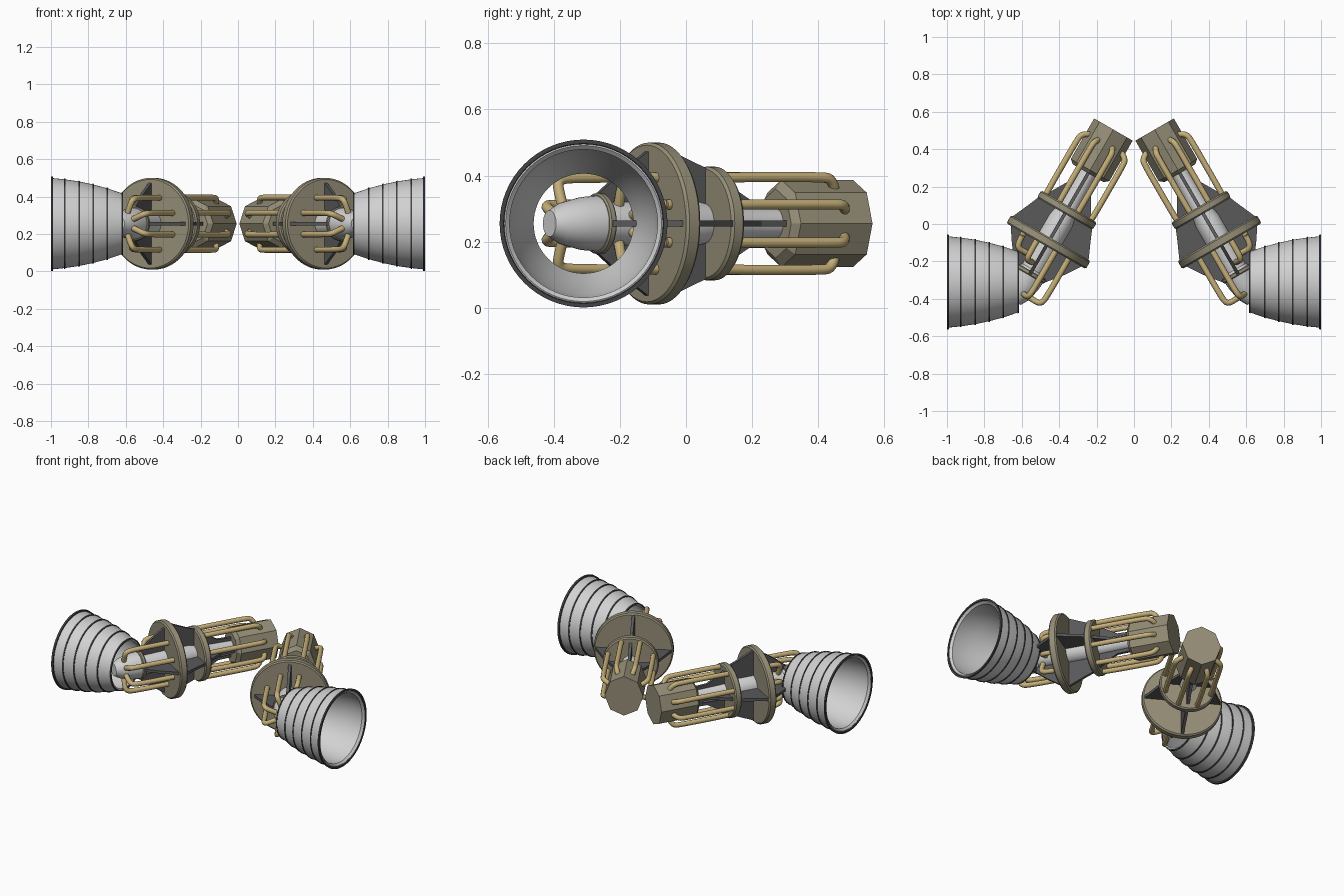
import bpy, bmesh, math
from mathutils import Matrix, Vector

if "Cube" in bpy.data.objects:
    bpy.data.objects.remove(bpy.data.objects["Cube"])


def material(name, rgb):
    m = bpy.data.materials.new(name)
    m.diffuse_color = (*rgb, 1)
    m.use_nodes = True
    m.node_tree.nodes["Principled BSDF"].inputs["Base Color"].default_value = m.diffuse_color
    return m


TAN = material("tan_metal", (0.30, 0.27, 0.185))
GOLD = material("gold_pipe", (0.56, 0.43, 0.19))
SILVER = material("silver", (0.64, 0.64, 0.64))
DARK = material("dark_steel", (0.10, 0.10, 0.105))
RIM = material("black_ring", (0.055, 0.055, 0.06))


def frame(origin, x, z):
    x, z = Vector(x), Vector(z)
    m = Matrix((x, z.cross(x), z)).transposed().to_4x4()
    m.translation = origin
    return m


# Engine body axis is tilted 30 degrees in plan; nozzle axis runs along x
C, S = math.cos(math.pi / 6), 0.5
BODY = frame((0.110, 0.505, 0.255), (C, S, 0), (S, -C, 0))
NOZ = frame((0, -0.31, 0.255), (0, 1, 0), (1, 0, 0))


def finish(bm, name, mat, mtx, angle=35):
    bm.transform(mtx)
    bmesh.ops.recalc_face_normals(bm, faces=bm.faces)
    me = bpy.data.meshes.new(name)
    bm.to_mesh(me)
    bm.free()
    me.materials.append(mat)
    me.shade_smooth()
    me.set_sharp_from_angle(angle=math.radians(angle))
    ob = bpy.data.objects.new(name, me)
    bpy.context.collection.objects.link(ob)
    mod = ob.modifiers.new("mirror", 'MIRROR')
    mod.use_mirror_merge = False
    return ob


def lathe(name, profile, mat, mtx, seg=48, closed=False, squash=1.0, angle=35):
    """Spin (distance along axis, radius) points around the local z axis."""
    bm = bmesh.new()
    rings = []
    for t, r in profile:
        rings.append([bm.verts.new((r * squash * math.cos(a), r * math.sin(a), t))
                      for a in (2 * math.pi * i / seg for i in range(seg))])
    pairs = list(zip(rings, rings[1:]))
    if closed:
        pairs.append((rings[-1], rings[0]))
    else:
        bm.faces.new(rings[0])
        bm.faces.new(rings[-1])
    for a, b in pairs:
        for i in range(seg):
            j = (i + 1) % seg
            bm.faces.new((a[i], a[j], b[j], b[i]))
    return finish(bm, name, mat, mtx, angle)


def disc(name, t0, t1, r, mat, b=0.008):
    lathe(name, [(t0, r - b), (t0 + b, r), (t1 - b, r), (t1, r - b)], mat, BODY, 56)


def fins(name, outline, thick=0.018):
    """Four radial plates from a (t, r) outline."""
    bm = bmesh.new()
    for k in range(4):
        rot = Matrix.Rotation(k * math.pi / 2, 3, 'Z')
        sides = [[bm.verts.new(rot @ Vector((r, h, t))) for t, r in outline]
                 for h in (-thick / 2, thick / 2)]
        bm.faces.new(sides[0])
        bm.faces.new(sides[1])
        n = len(outline)
        for i in range(n):
            j = (i + 1) % n
            bm.faces.new((sides[0][i], sides[0][j], sides[1][j], sides[1][i]))
    finish(bm, name, DARK, BODY, 20)


def pipes(name, paths, radius=0.016):
    """Bent pipes on both engines; each path is (angle, [(t, r), ...])."""
    cu = bpy.data.curves.new(name, 'CURVE')
    cu.dimensions = '3D'
    cu.bevel_depth = radius
    cu.bevel_resolution = 3
    cu.resolution_u = 5
    cu.use_fill_caps = True
    cu.materials.append(GOLD)
    for ang, pts in paths:
        for sign in (1, -1):
            sp = cu.splines.new('NURBS')
            sp.points.add(len(pts) - 1)
            for p, (t, r) in zip(sp.points, pts):
                v = BODY @ Vector((r * math.cos(ang), r * math.sin(ang), t))
                p.co = (v.x * sign, v.y, v.z, 1)
            sp.order_u = 3
            sp.use_endpoint_u = True
    bpy.context.collection.objects.link(bpy.data.objects.new(name, cu))


# Octagonal pump housing at the back
lathe("octagonal_housing", [(0, 0.132), (0.25, 0.132), (0.27, 0.105)], TAN, BODY,
      seg=8, squash=0.9, angle=10)

# Central tube and combustion chamber
lathe("central_tube", [(0.25, 0.045), (0.48, 0.052), (0.56, 0.07), (0.68, 0.07),
                       (0.89, 0.062)], SILVER, BODY, 32)
lathe("chamber_cone", [(0.86, 0.06), (0.89, 0.085), (0.95, 0.08), (1.02, 0.062),
                       (1.06, 0.04)], SILVER, BODY, 32)
disc("chamber_collar", 0.875, 0.90, 0.092, TAN, 0.005)

# Flange discs
disc("small_flange", 0.475, 0.52, 0.172, TAN)
disc("large_flange", 0.67, 0.72, 0.245, TAN)

# Radial stiffening plates
fins("rear_fins", [(0.24, 0.03), (0.24, 0.065), (0.36, 0.07), (0.48, 0.14), (0.48, 0.03)])
fins("middle_fins", [(0.51, 0.03), (0.51, 0.165), (0.56, 0.185), (0.68, 0.238), (0.68, 0.03)])
fins("front_fins", [(0.71, 0.03), (0.71, 0.225), (0.80, 0.165), (0.90, 0.085), (0.90, 0.03)])

# Pipes: eight around the housing, eight ahead of the large flange
rear, front = [], []
for k in range(8):
    a = math.radians(22.5 + 45 * k)
    rear.append((a, [(0.49, 0.15), (0.42, 0.152), (0.30, 0.152), (0.16, 0.152),
                     (0.10, 0.148), (0.085, 0.10)]))
    c = math.cos(a)
    end = 1.0 if c < 0 else (0.80 if c > 0.6 else 0.83)
    front.append((a, [(0.70, 0.15), (0.74, 0.15), (end - 0.07, 0.15), (end, 0.145),
                      (end + 0.005, 0.10), (end, 0.045)]))
pipes("housing_pipes", rear)
pipes("chamber_pipes", front)

# Nozzle bell: stepped shell, open at both ends
steps = [(0.62, 0.163), (0.70, 0.190), (0.775, 0.210), (0.85, 0.226), (0.925, 0.237),
         (0.992, 0.244)]
inner = [(0.997, 0.236), (0.985, 0.224)] + [(x, r - 0.012) for x, r in steps[-2::-1]]
lathe("nozzle_bell", steps + inner, SILVER, NOZ, 64, closed=True)

# Dark bands on the bell and its rim
for x, r in steps[:-1]:
    lathe("nozzle_band", [(x - 0.004, r - 0.004), (x - 0.004, r + 0.003),
                          (x + 0.004, r + 0.005), (x + 0.004, r - 0.004)],
          RIM, NOZ, 64, closed=True)
lathe("nozzle_rim", [(0.988, 0.238), (0.988, 0.252), (1.0, 0.254), (1.0, 0.242)],
      RIM, NOZ, 64, closed=True)
